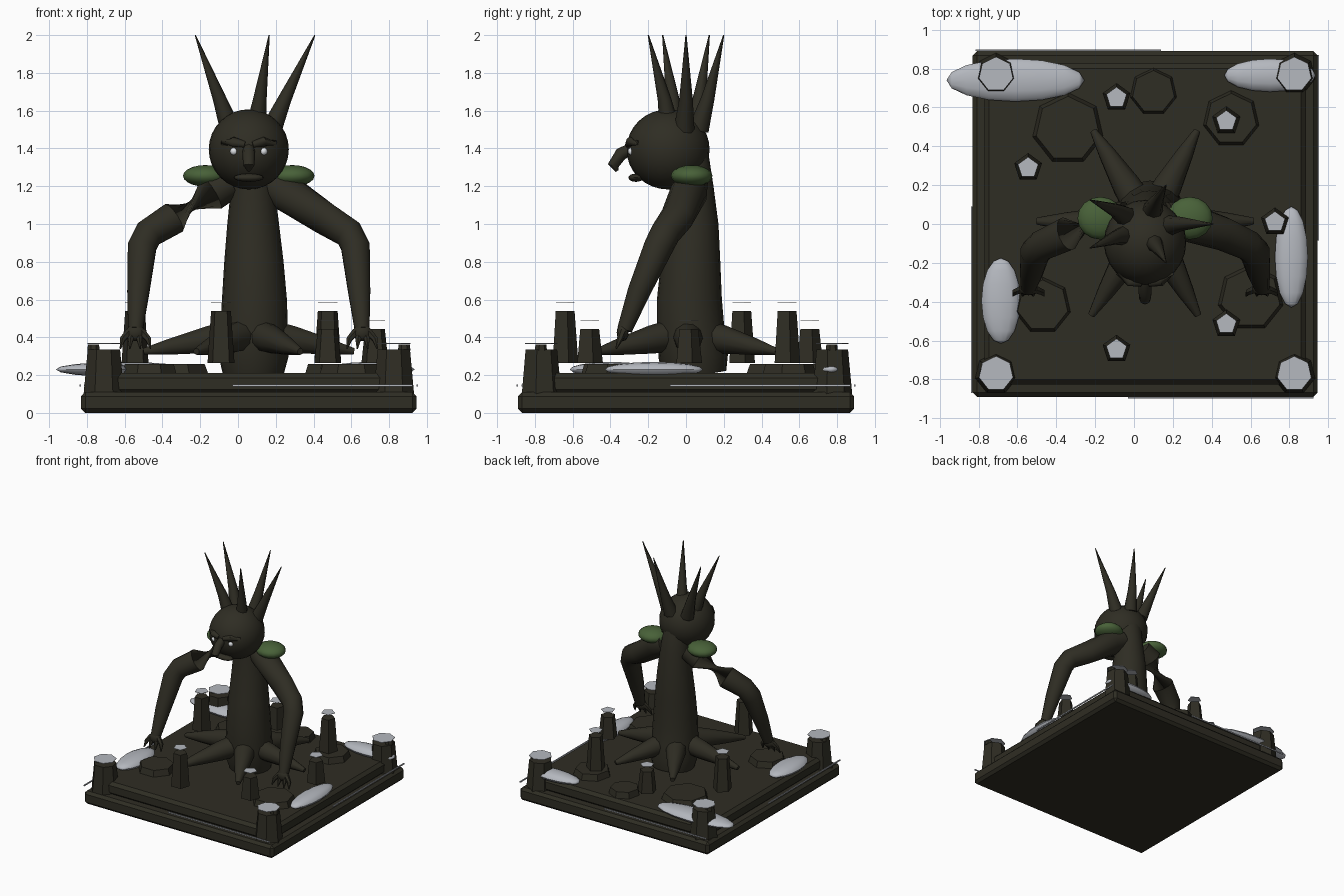
import bpy, bmesh, math
from math import sin, cos, pi
from mathutils import Vector, Matrix

cube = bpy.data.objects.get("Cube")
if cube:
    bpy.data.objects.remove(cube, do_unlink=True)


def material(name, rgb, rough=0.8):
    m = bpy.data.materials.new(name)
    m.use_nodes = True
    m.diffuse_color = (*rgb, 1)
    bsdf = m.node_tree.nodes["Principled BSDF"]
    bsdf.inputs["Base Color"].default_value = (*rgb, 1)
    bsdf.inputs["Roughness"].default_value = rough
    return m


BARK = material("dark bark", (0.028, 0.026, 0.017))
MOSS = material("moss green", (0.065, 0.12, 0.04))
SILVER = material("pale silver", (0.46, 0.48, 0.52))
EYE = material("eye white", (0.75, 0.77, 0.8))

CX = 0.057  # symmetry plane of the figure


def finish(bm, name, mat, smooth):
    bmesh.ops.recalc_face_normals(bm, faces=bm.faces)
    me = bpy.data.meshes.new(name)
    bm.to_mesh(me)
    bm.free()
    me.materials.append(mat)
    ob = bpy.data.objects.new(name, me)
    bpy.context.collection.objects.link(ob)
    if smooth:
        bpy.ops.object.select_all(action='DESELECT')
        ob.select_set(True)
        bpy.context.view_layer.objects.active = ob
        bpy.ops.object.shade_smooth_by_angle(angle=math.radians(50))
    return ob


def tube(name, pts, radii, sides=12, mat=BARK, smooth=True, turn=pi / 2):
    """Skin a round or polygonal section along a path."""
    pts = [Vector(p) for p in pts]
    bm = bmesh.new()
    rings = []
    for i, (p, r) in enumerate(zip(pts, radii)):
        d = (pts[min(i + 1, len(pts) - 1)] - pts[max(i - 1, 0)]).normalized()
        ref = Vector((1, 0, 0)) if abs(d.x) < 0.8 else Vector((0, 0, 1))
        u = (ref - d * ref.dot(d)).normalized()
        v = d.cross(u)
        rings.append([bm.verts.new(p + r * (u * cos(a) + v * sin(a)))
                      for a in (turn + 2 * pi * k / sides for k in range(sides))])
    for a, b in zip(rings, rings[1:]):
        for k in range(sides):
            j = (k + 1) % sides
            bm.faces.new((a[k], a[j], b[j], b[k]))
    bm.faces.new(rings[0])
    bm.faces.new(rings[-1])
    return finish(bm, name, mat, smooth)


def column(name, x, y, z0, z1, r0, r1, sides, mat=BARK):
    return tube(name, [(x, y, z0), (x, y, z1)], [r0, r1], sides, mat, False)


def ellipsoid(name, loc, size, mat, segs=20, rings=12, axis=None):
    bm = bmesh.new()
    bmesh.ops.create_uvsphere(bm, u_segments=segs, v_segments=rings, radius=1)
    if axis:  # lay the poles along x or y
        bmesh.ops.rotate(bm, verts=bm.verts, matrix=Matrix.Rotation(
            pi / 2, 3, 'Y' if axis == 'x' else 'X'))
    bmesh.ops.scale(bm, verts=bm.verts, vec=size)
    bmesh.ops.translate(bm, verts=bm.verts, vec=loc)
    return finish(bm, name, mat, True)


def box(name, lo, hi, mat=BARK, bevel=0):
    lo, hi = Vector(lo), Vector(hi)
    bm = bmesh.new()
    bmesh.ops.create_cube(bm, size=1)
    bmesh.ops.scale(bm, verts=bm.verts, vec=hi - lo)
    bmesh.ops.translate(bm, verts=bm.verts, vec=(lo + hi) / 2)
    if bevel:
        bmesh.ops.bevel(bm, geom=bm.edges[:], offset=bevel, segments=1, affect='EDGES')
    return finish(bm, name, mat, False)


# Base slab, upper tier and light strips
box("base_slab", (-0.83, -0.89, 0), (0.945, 0.89, 0.11), bevel=0.022)
box("base_tier", (-0.77, -0.825, 0.1), (0.885, 0.825, 0.21), bevel=0.025)
box("strip_front", (-0.03, -0.897, 0.14), (0.925, -0.89, 0.15), SILVER)
box("strip_back", (-0.815, 0.89, 0.14), (0.14, 0.897, 0.15), SILVER)
box("strip_left", (0.945, -0.085, 0.14), (0.953, 0.87, 0.15), SILVER)
box("strip_right", (-0.84, -0.87, 0.14), (-0.832, 0.09, 0.15), SILVER)

# Corner posts with caps
for x in (-0.71, 0.825):
    for y in (-0.77, 0.77):
        s = -1 if x < 0 else 1
        column("corner_post", x, y, 0.1, 0.335, 0.11, 0.088, 7)
        column("post_knob", x + 0.055 * s, y, 0.33, 0.362, 0.034, 0.03, 7)
        column("post_cap", x, y, 0.366, 0.37, 0.09, 0.09, 7, SILVER)

# Ring of standing stones with hovering caps
for x, y, top in ((-0.09, -0.645, 0.54), (0.475, -0.515, 0.445), (0.725, 0.01, 0.445),
                  (0.475, 0.53, 0.54), (-0.09, 0.65, 0.445), (-0.545, 0.29, 0.54)):
    column("stone", x, y, 0.265, top, 0.075, 0.055, 5)
    column("stone_cap", x, y, top + 0.042, top + 0.045, 0.055, 0.055, 5, SILVER)

# Low mounds
for x, y, r in ((-0.34, 0.49, 0.19), (0.1, 0.68, 0.125), (0.5, 0.54, 0.15),
                (-0.47, -0.42, 0.15), (0.6, -0.38, 0.175)):
    column("mound", x, y, 0.2, 0.26, r, r * 0.88, 7)

# Silver drifts
for x, y, sx, sy, axis in ((-0.61, 0.74, 0.355, 0.11, 'x'), (0.7, 0.765, 0.235, 0.085, 'x'),
                           (0.81, -0.17, 0.085, 0.26, 'y'), (-0.685, -0.395, 0.1, 0.22, 'y')):
    ellipsoid("drift", (x, y, 0.23), (sx, sy, 0.04), SILVER, 12, 8, axis)

# Trunk body
tube("trunk", [(0.08, 0.055, 0.2), (0.082, 0.04, 0.3), (0.085, 0.025, 0.42),
               (0.087, 0.018, 0.6), (0.084, 0.025, 0.8), (0.08, 0.035, 1.0),
               (0.078, 0.03, 1.2), (0.07, 0.02, 1.36), (0.06, 0, 1.48)],
     [0.16, 0.185, 0.18, 0.172, 0.157, 0.137, 0.115, 0.1, 0.07], 20)

# Six roots
for x, y in ((-0.5, 0.015), (0.615, 0.015), (-0.21, 0.48), (0.325, 0.48),
             (-0.22, -0.47), (0.33, -0.47)):
    a = Vector((0.075, 0.01, 0.43))
    b = Vector((x, y, 0.325))
    tube("root", [a, a.lerp(b, 0.4), a.lerp(b, 0.75), b], [0.09, 0.075, 0.045, 0.018], 10)

# Head and face
ellipsoid("head", (CX, -0.095, 1.395), (0.212, 0.22, 0.212), BARK, 24, 16)
tube("nose", [(CX, -0.27, 1.41), (CX, -0.345, 1.37), (CX, -0.385, 1.31), (CX, -0.365, 1.28)],
     [0.03, 0.034, 0.03, 0.008], 8)
for s in (-1, 1):
    ellipsoid("eye", (CX + 0.078 * s, -0.287, 1.385), (0.021, 0.021, 0.021), EYE, 12, 8)
    tube("brow", [(CX + 0.02 * s, -0.305, 1.42), (CX + 0.08 * s, -0.295, 1.435),
                  (CX + 0.14 * s, -0.25, 1.43)], [0.018, 0.026, 0.014], 8)
ellipsoid("mouth", (CX, -0.265, 1.245), (0.08, 0.04, 0.022), BARK, 12, 8)

# Crown of five spikes
for k in range(5):
    c, s = cos(2 * pi * k / 5), sin(2 * pi * k / 5)
    tube("spike", [(CX + 0.12 * c, 0.08 * s - 0.01, 1.5),
                   (CX + 0.19 * c, 0.12 * s, 1.66),
                   (CX + 0.35 * c, 0.21 * s, 2.0)], [0.055, 0.036, 0.003], 8)

# Arms, hands and moss shoulders, one per side
for s, side in ((1, "left"), (-1, "right")):
    def at(x, y, z):
        return (CX + s * x, y, z)

    tube(side + "_arm", [at(0.1, 0.03, 1.215), at(0.2, 0.015, 1.165), at(0.4, -0.05, 1.03),
                         at(0.53, -0.11, 0.95), at(0.565, -0.145, 0.88),
                         at(0.585, -0.25, 0.64), at(0.6, -0.325, 0.44)],
         [0.085, 0.1, 0.088, 0.08, 0.078, 0.06, 0.04], 14)
    ellipsoid(side + "_hand", at(0.6, -0.335, 0.425), (0.05, 0.032, 0.045), BARK, 12, 8)
    for dx in (-0.08, -0.025, 0.03, 0.08):
        tube(side + "_claw", [at(0.6 + dx * 0.4, -0.335, 0.43),
                              at(0.6 + dx * 0.85, -0.35, 0.39),
                              at(0.6 + dx, -0.37, 0.34)], [0.022, 0.017, 0.004], 6)
    ellipsoid(side + "_shoulder_moss", at(0.23, 0.03, 1.255), (0.118, 0.11, 0.057), MOSS, 16, 10)
